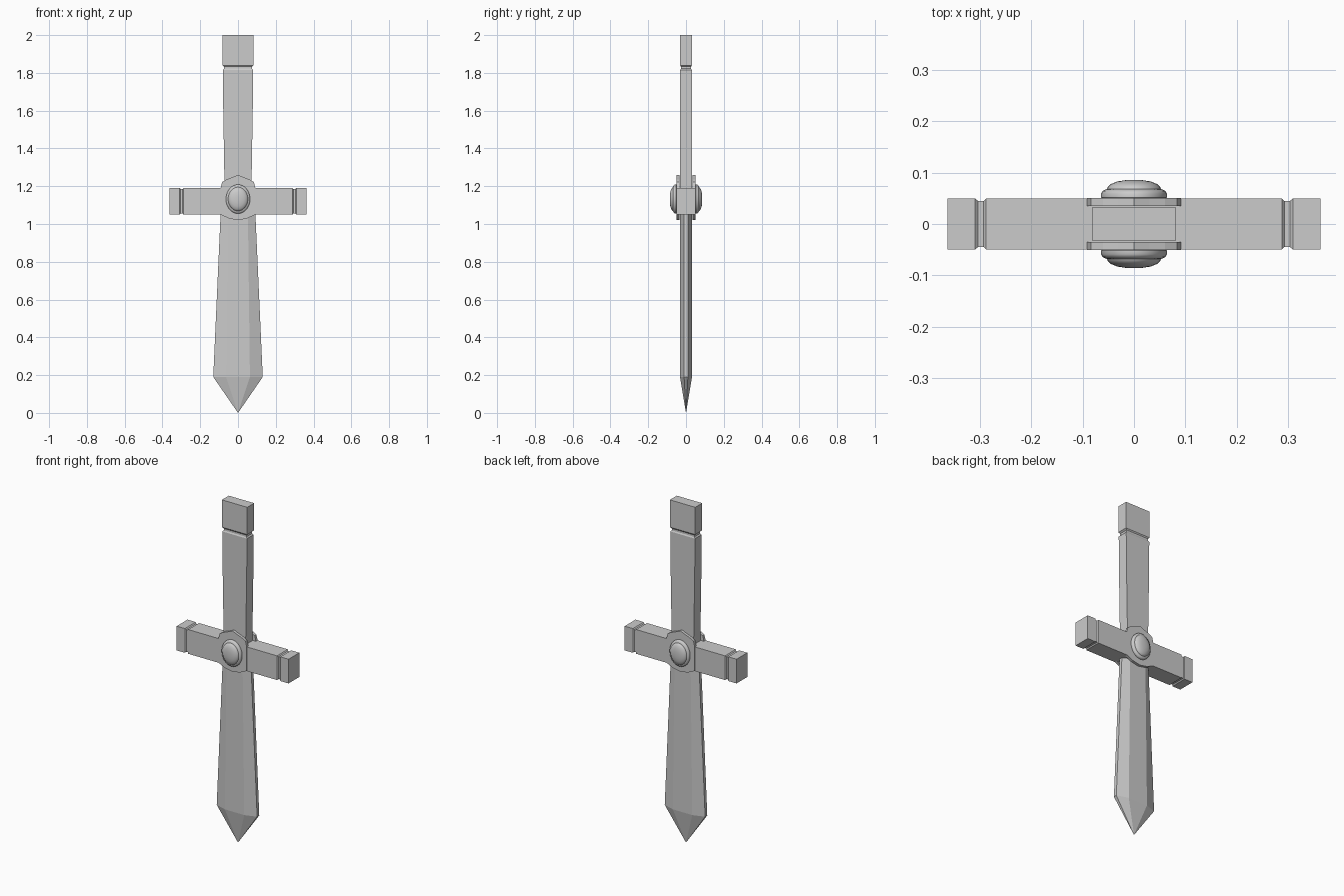
import bpy, bmesh, math
from mathutils import Vector

if "Cube" in bpy.data.objects:
    bpy.data.objects.remove(bpy.data.objects["Cube"])


def loft(name, rings, smooth=False):
    """Skin a list of point rings; a one-point ring closes to a tip."""
    bm = bmesh.new()
    loops = [[bm.verts.new(p) for p in r] for r in rings]
    for a, b in zip(loops, loops[1:]):
        n = max(len(a), len(b))
        for i in range(n):
            j = (i + 1) % n
            if len(b) == 1:
                bm.faces.new((a[i], a[j], b[0]))
            else:
                bm.faces.new((a[i], a[j], b[j], b[i]))
    for l in (loops[0], loops[-1]):
        if len(l) > 2:
            bm.faces.new(l)
    bmesh.ops.recalc_face_normals(bm, faces=bm.faces)
    me = bpy.data.meshes.new(name)
    bm.to_mesh(me)
    bm.free()
    ob = bpy.data.objects.new(name, me)
    bpy.context.collection.objects.link(ob)
    if smooth:
        bpy.ops.object.select_all(action='DESELECT')
        bpy.context.view_layer.objects.active = ob
        ob.select_set(True)
        bpy.ops.object.shade_smooth_by_angle(angle=math.radians(35))
    return ob


def rect(w, d):
    return [(-w, -d), (w, -d), (w, d), (-w, d)]


# Blade: flat centre, bevelled sides with thin edges, running to a point
def blade_ring(z, flat, w):
    d, e = 0.032, 0.01
    half = [(-w, -e), (-flat, -d), (flat, -d), (w, -e)]
    return [(x, y, z) for x, y in half + [(-x, -y) for x, y in half]]


loft("blade", [blade_ring(1.10, 0.052, 0.09), blade_ring(0.19, 0.063, 0.131),
               [(0, 0, 0)]])

# Handle with grooved pommel block
handle = [(1.10, 0.07, 0.031), (1.24, 0.072, 0.031), (1.60, 0.078, 0.031),
          (1.815, 0.08, 0.031), (1.822, 0.073, 0.027), (1.833, 0.073, 0.027),
          (1.84, 0.082, 0.032), (2.0, 0.082, 0.032)]
loft("handle", [[(x, y, z) for x, y in rect(w, d)] for z, w, d in handle])

# Crossguard with a groove before each end block
half = [(0.288, 0.071, 0.05), (0.293, 0.065, 0.045), (0.304, 0.065, 0.045),
        (0.31, 0.071, 0.05), (0.363, 0.071, 0.05)]
guard = [(-x, h, d) for x, h, d in reversed(half)] + half
loft("crossguard", [[(x, b, 1.12 + a) for a, b in rect(h, d)] for x, h, d in guard])

# Front and back centre plates, each with an oval domed boss
side = [(0.03, 1.247), (0.06, 1.236), (0.084, 1.222), (0.092, 1.19),
        (0.092, 1.05), (0.05, 1.03)]
outline = [(0, 1.26)] + side + [(0, 1.02)] + [(-x, z) for x, z in reversed(side)]
boss = [(0.92, 0.045), (1.0, 0.052), (1.0, 0.059), (0.96, 0.064), (0.88, 0.067),
        (0.82, 0.068), (0.80, 0.072), (0.70, 0.078), (0.5, 0.083), (0.25, 0.0855)]
for label, s in (("front", -1), ("back", 1)):
    loft(label + "_plate", [[(x, s * y, z) for x, z in outline] for y in (0.035, 0.0505)])
    rings = [[(0.064 * r * math.cos(t), s * y, 1.132 + 0.077 * r * math.sin(t))
              for t in (math.tau * i / 32 for i in range(32))] for r, y in boss]
    loft(label + "_boss", rings + [[(0, s * 0.086, 1.132)]], smooth=True)
